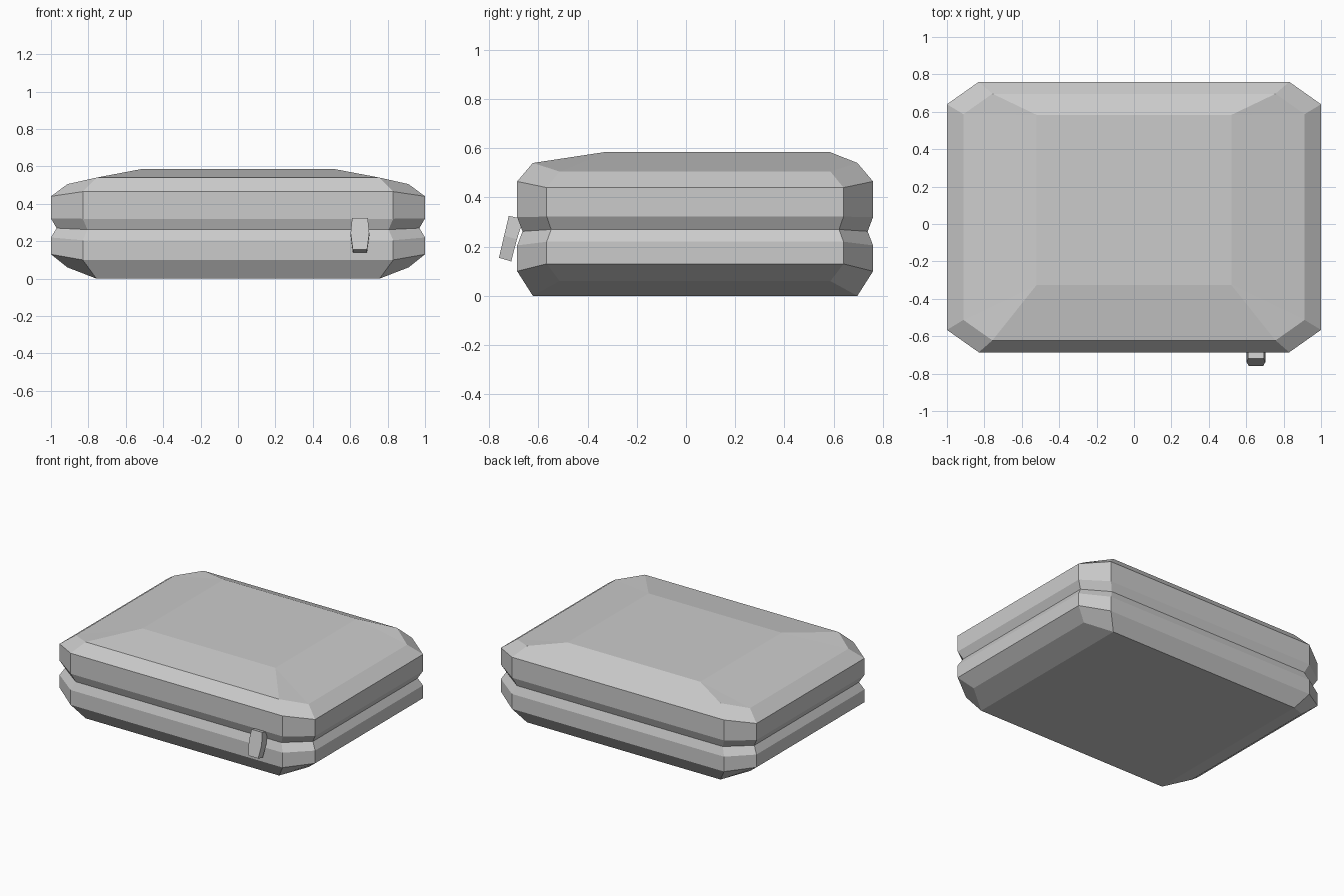
import bpy, bmesh

cube = bpy.data.objects.get("Cube")
if cube:
    bpy.data.objects.remove(cube, do_unlink=True)

grey = bpy.data.materials.new("plain_grey")
grey.use_nodes = True
colour = (0.6, 0.6, 0.6, 1)
grey.diffuse_color = colour
grey.node_tree.nodes["Principled BSDF"].inputs["Base Color"].default_value = colour


def make_object(name, bm):
    bmesh.ops.recalc_face_normals(bm, faces=bm.faces[:])
    mesh = bpy.data.meshes.new(name)
    bm.to_mesh(mesh)
    bm.free()
    mesh.materials.append(grey)
    obj = bpy.data.objects.new(name, mesh)
    bpy.context.collection.objects.link(obj)
    return obj


def bridge(bm, lower, upper):
    n = len(lower)
    for i in range(n):
        j = (i + 1) % n
        bm.faces.new((lower[i], lower[j], upper[j], upper[i]))


MID_Y = 0.037  # the body sits slightly behind the pull tab


def octagon(bm, scale, z_ends, z_sides):
    """Chamfered rectangle; front/back corners and side corners differ in height."""
    ring = []
    for sx, sy in ((1, -1), (1, 1), (-1, 1), (-1, -1)):
        end = (sx * 0.83 * scale, MID_Y + sy * 0.723 * scale, z_ends)
        side = (sx * scale, MID_Y + sy * 0.603 * scale, z_sides)
        pair = (end, side) if sx * sy < 0 else (side, end)
        ring += [bm.verts.new(p) for p in pair]
    return ring


# Pouch body: stacked octagons with a pinched zip groove
bm = bmesh.new()
levels = [
    (0.912, 0.0, 0.06),     # base
    (1.0, 0.10, 0.13),      # lower shell
    (1.0, 0.205, 0.22),
    (0.97, 0.262, 0.27),    # groove
    (1.0, 0.32, 0.322),     # upper shell
    (1.0, 0.465, 0.44),
    (0.912, 0.54, 0.505),   # lid rim
]
rings = [octagon(bm, *level) for level in levels]
for lower, upper in zip(rings, rings[1:]):
    bridge(bm, lower, upper)

# Flat base with sloping side strips
b = rings[0]
bm.faces.new((b[0], b[3], b[4], b[7]))
bm.faces.new((b[0], b[1], b[2], b[3]))
bm.faces.new((b[4], b[5], b[6], b[7]))

# Lid: raised rectangle set towards the back
r = rings[-1]
lid = [bm.verts.new((x, y, 0.585)) for x, y in
       ((0.52, -0.325), (0.52, 0.583), (-0.52, 0.583), (-0.52, -0.325))]
bm.faces.new(lid)
for i in range(4):
    j = (i + 1) % 4
    bm.faces.new((r[2 * i], r[2 * i + 1], lid[i]))
    bm.faces.new((r[2 * i + 1], r[2 * j], lid[j], lid[i]))
make_object("pouch_body", bm)

# Zip pull: slanted tab, widest near the middle
bm = bmesh.new()
sections = [  # half width, outer y, inner y, outer z, inner z
    (0.038, -0.76, -0.71, 0.155, 0.14),
    (0.05, -0.739, -0.687, 0.245, 0.23),
    (0.042, -0.72, -0.66, 0.325, 0.312),
]
tabs = []
for w, yo, yi, zo, zi in sections:
    tabs.append([bm.verts.new(p) for p in (
        (0.652 - w, yo, zo), (0.652 + w, yo, zo),
        (0.652 + w, yi, zi), (0.652 - w, yi, zi))])
for lower, upper in zip(tabs, tabs[1:]):
    bridge(bm, lower, upper)
bm.faces.new(tabs[0])
bm.faces.new(tabs[-1])
make_object("zip_pull", bm)
